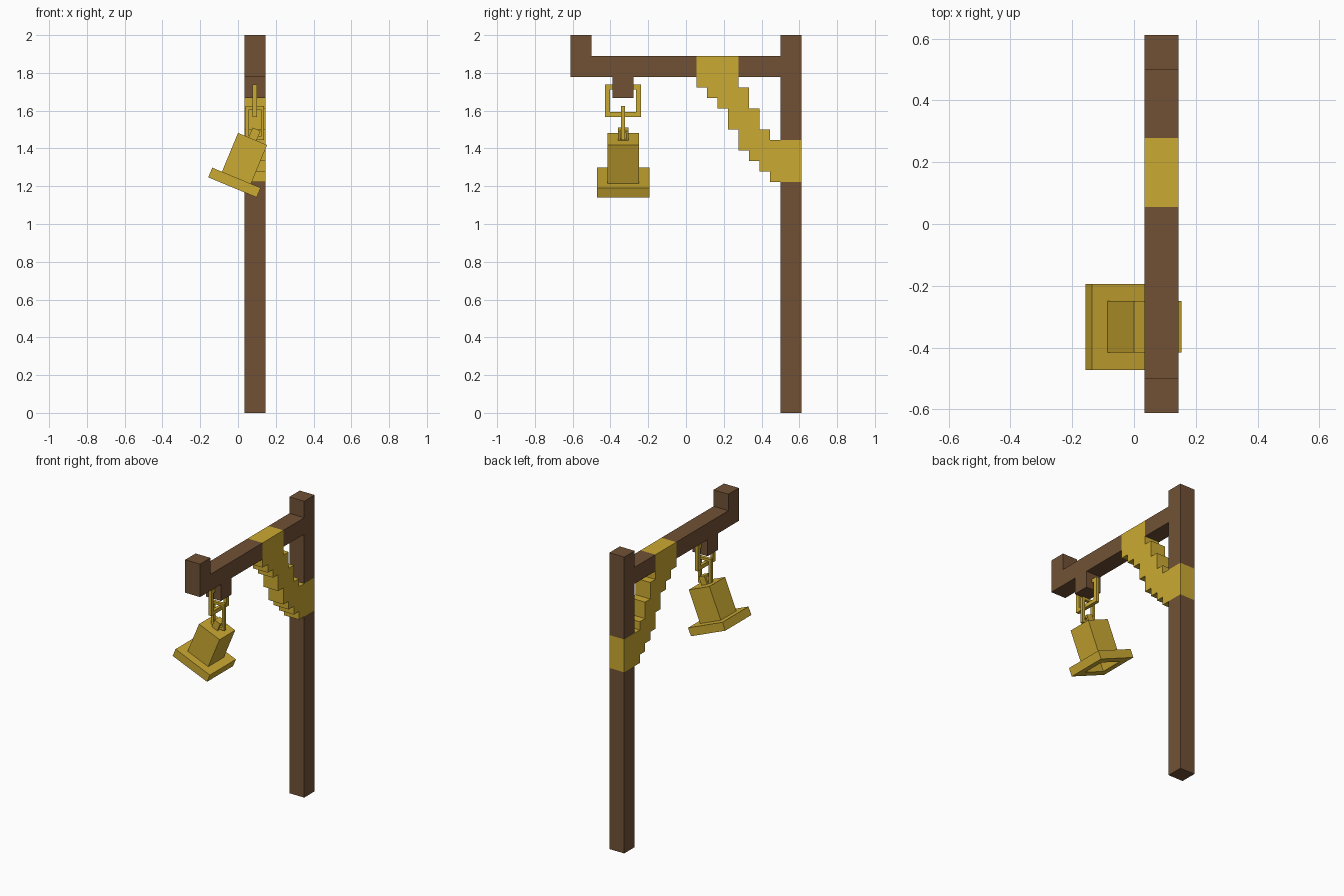
import bpy, bmesh, math
from mathutils import Matrix

if "Cube" in bpy.data.objects:
    bpy.data.objects.remove(bpy.data.objects["Cube"])

U = 1 / 18            # block unit
XC = 0.089            # centre plane of the post and beam
YB = -0.333           # y of the hanging bell


def material(name, rgb):
    m = bpy.data.materials.new(name)
    m.diffuse_color = (*rgb, 1)
    m.use_nodes = True
    m.node_tree.nodes["Principled BSDF"].inputs["Base Color"].default_value = m.diffuse_color
    return m


WOOD = material("wood", (0.165, 0.083, 0.036))
GOLD = material("gold", (0.60, 0.40, 0.032))


def finish(name, bm, mat, matrix=Matrix()):
    bmesh.ops.recalc_face_normals(bm, faces=bm.faces)
    me = bpy.data.meshes.new(name)
    bm.to_mesh(me)
    bm.free()
    me.materials.append(mat)
    ob = bpy.data.objects.new(name, me)
    ob.matrix_world = matrix
    bpy.context.collection.objects.link(ob)
    return ob


def extrude(name, outline, mat):
    """Extrude a (y, z) outline, given in block units, across the beam width."""
    bm = bmesh.new()
    face = bm.faces.new([bm.verts.new((XC - U, y * U, z * U)) for y, z in outline])
    new = bmesh.ops.extrude_face_region(bm, geom=[face])["geom"]
    bmesh.ops.translate(bm, vec=(2 * U, 0, 0),
                        verts=[v for v in new if isinstance(v, bmesh.types.BMVert)])
    return finish(name, bm, mat)


def bar(name, y0, y1, z0, z1):
    extrude(name, [(y0, z0), (y1, z0), (y1, z1), (y0, z1)], WOOD)


def ring(name, width, height, wire, depth, matrix):
    """Rectangular chain link in the local yz plane."""
    bm = bmesh.new()
    loops = []
    for x in (-depth / 2, depth / 2):
        for inset in (0, wire):
            w, h = width / 2 - inset, height / 2 - inset
            loops.append([bm.verts.new((x, a * w, b * h))
                          for a, b in ((-1, -1), (1, -1), (1, 1), (-1, 1))])
    for a, b in ((0, 1), (1, 3), (3, 2), (2, 0)):
        for i in range(4):
            j = (i + 1) % 4
            bm.faces.new((loops[a][i], loops[a][j], loops[b][j], loops[b][i]))
    finish(name, bm, GOLD, matrix)


# Wooden post, beam, end upright and hanger block
bar("post_lower", 9, 11, 0, 22)
bar("post_upper", 9, 11, 26, 36)
bar("beam_inner", 5, 9, 32, 34)
bar("beam_outer", -9, 1, 32, 34)
bar("end_upright", -11, -9, 32, 36)
bar("hanger_block", -7, -5, 30, 32)

# Stepped gold brace, wrapping both beam and post
extrude("stepped_brace", [
    (1, 34), (1, 31), (2, 31), (2, 30), (3, 30), (3, 29), (4, 29), (4, 27),
    (5, 27), (5, 25), (6, 25), (6, 24), (7, 24), (7, 23), (8, 23), (8, 22),
    (11, 22), (11, 26), (8, 26), (8, 27), (7, 27), (7, 29), (6, 29), (6, 31),
    (5, 31), (5, 34)], GOLD)

# Two chain links at right angles
ring("upper_link", 0.19, 0.172, 0.026, 0.022, Matrix.Translation((XC, YB, 1.653)))
ring("lower_link", 0.097, 0.178, 0.017, 0.022,
     Matrix.Translation((XC, YB, 1.535)) @ Matrix.Rotation(math.pi / 2, 4, 'Z'))

# Tilted square bell, hollow underneath: (half width, height) profile
tilt = Matrix.Translation((-0.008, YB, 1.245)) @ Matrix.Rotation(math.radians(22.5), 4, 'Y')
profile = [(1.5, 4), (1.5, 0), (2.5, 0), (2.5, -1), (1.4, -1), (1.4, 3.8)]
bm = bmesh.new()
rows = [[bm.verts.new((a * r * U, b * r * U, z * U))
         for a, b in ((-1, -1), (1, -1), (1, 1), (-1, 1))] for r, z in profile]
for lo, hi in zip(rows, rows[1:]):
    for i in range(4):
        j = (i + 1) % 4
        bm.faces.new((lo[i], lo[j], hi[j], hi[i]))
bm.faces.new(rows[0])
bm.faces.new(rows[-1])
finish("bell", bm, GOLD, tilt)

# Loop on the bell crown
ring("bell_loop", U, 0.066, 0.013, 0.045, tilt @ Matrix.Translation((0, 0, 4 * U + 0.023)))
